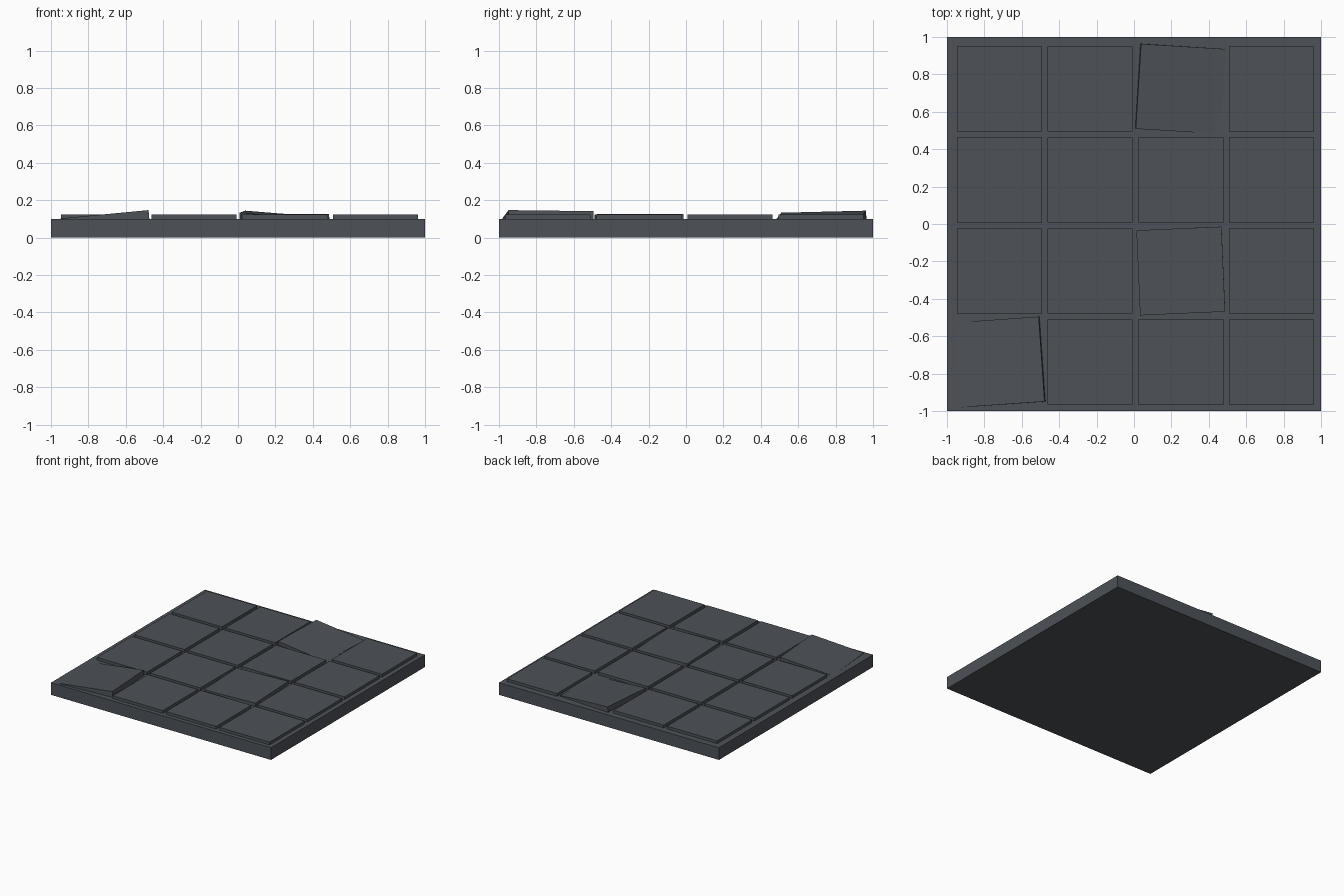
import bpy
from math import radians
from mathutils import Euler, Vector

if "Cube" in bpy.data.objects:
    bpy.data.objects.remove(bpy.data.objects["Cube"])

# One flat slate colour for the whole floor
slate = bpy.data.materials.new("dark slate")
slate.diffuse_color = (0.075, 0.085, 0.098, 1)
slate.use_nodes = True
slate.node_tree.nodes["Principled BSDF"].inputs["Base Color"].default_value = slate.diffuse_color


def box(name, size, centre, rot=(0, 0, 0)):
    bpy.ops.mesh.primitive_cube_add(size=1, location=centre,
                                    rotation=[radians(a) for a in rot])
    ob = bpy.context.object
    ob.name = name
    ob.scale = size
    ob.data.materials.append(slate)
    return ob


# Base slab
box("base_slab", (2, 2, 0.1), (0, 0, 0.05))

# Grid of paving tiles, partly sunk in the slab
TILE, THICK, STEP = 0.455, 0.05, 0.485
TOP = 0.123
# (column, row from front): tilt about x, tilt about y, twist about z, top height
loose = {
    (0, 0): (-0.7, -5.4, 4.0, 0.123),
    (2, 3): (1.4, 4.6, -3.5, 0.1205),
    (2, 1): (0.1, -0.5, 2.5, 0.125),
}
for col in range(4):
    for row in range(4):
        rx, ry, rz, top = loose.get((col, row), (0, 0, 0, TOP))
        rot = (rx, ry, rz)
        # Rotate about the middle of the tile's top face
        x, y = -0.72 + col * STEP, -0.738 + row * 0.4867
        down = Euler([radians(a) for a in rot]).to_matrix() @ Vector((0, 0, -THICK / 2))
        kind = "loose_tile" if (col, row) in loose else "tile"
        box(f"{kind}_{col}_{row}", (TILE, TILE, THICK), Vector((x, y, top)) + down, rot)
